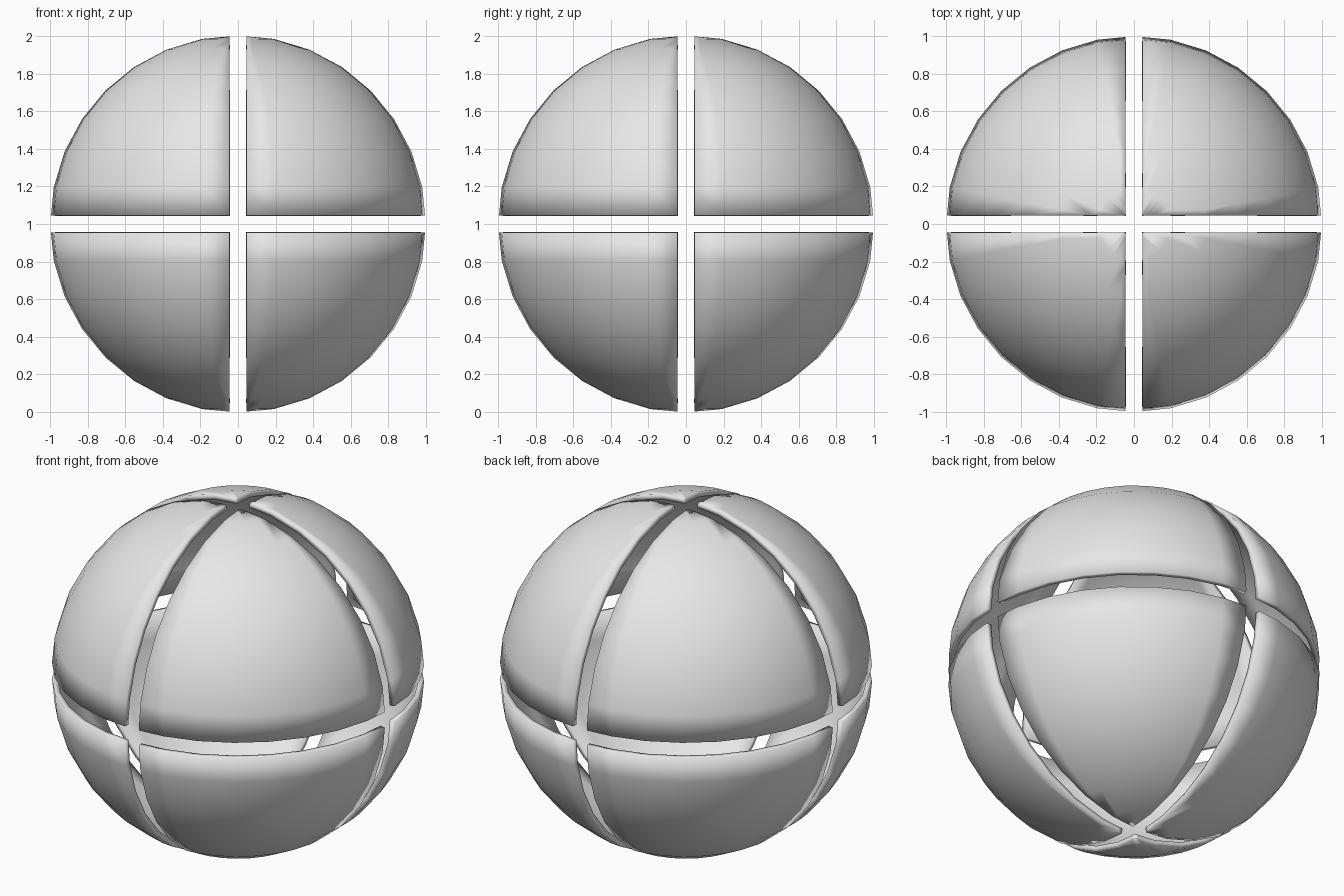
import bpy
import bmesh
from itertools import product
from mathutils import Vector

RADIUS = 1.0064
HALF_GAP = 0.046
WALL = 0.03

old = bpy.data.objects.get("Cube")
if old:
    bpy.data.objects.remove(old, do_unlink=True)

# Single plain grey
grey = bpy.data.materials.new("light_grey")
grey.use_nodes = True
colour = (0.8, 0.8, 0.8, 1.0)
grey.diffuse_color = colour
grey.node_tree.nodes["Principled BSDF"].inputs["Base Color"].default_value = colour


def shell_segment(name, signs):
    """One eighth of a hollow sphere, trimmed back from the three centre planes."""
    bm = bmesh.new()
    bmesh.ops.create_uvsphere(bm, u_segments=32, v_segments=16, radius=RADIUS)
    for axis, sign in enumerate(signs):
        normal = Vector((0, 0, 0))
        normal[axis] = sign
        bmesh.ops.bisect_plane(
            bm, geom=bm.verts[:] + bm.edges[:] + bm.faces[:], dist=1e-5,
            plane_co=normal * HALF_GAP, plane_no=normal, clear_inner=True)
    for face in bm.faces:
        face.smooth = True
    mesh = bpy.data.meshes.new(name)
    bm.to_mesh(mesh)
    bm.free()
    mesh.materials.append(grey)
    obj = bpy.data.objects.new(name, mesh)
    obj.location.z = 1
    bpy.context.collection.objects.link(obj)
    # Thin wall, smooth over the rim
    solid = obj.modifiers.new("wall", 'SOLIDIFY')
    solid.thickness = WALL
    solid.offset = -1


# Eight shell segments
for sx, sy, sz in product((-1, 1), repeat=3):
    label = "_".join(("upper" if sz > 0 else "lower",
                      "back" if sy > 0 else "front",
                      "left" if sx > 0 else "right"))
    shell_segment(label + "_shell", (sx, sy, sz))
